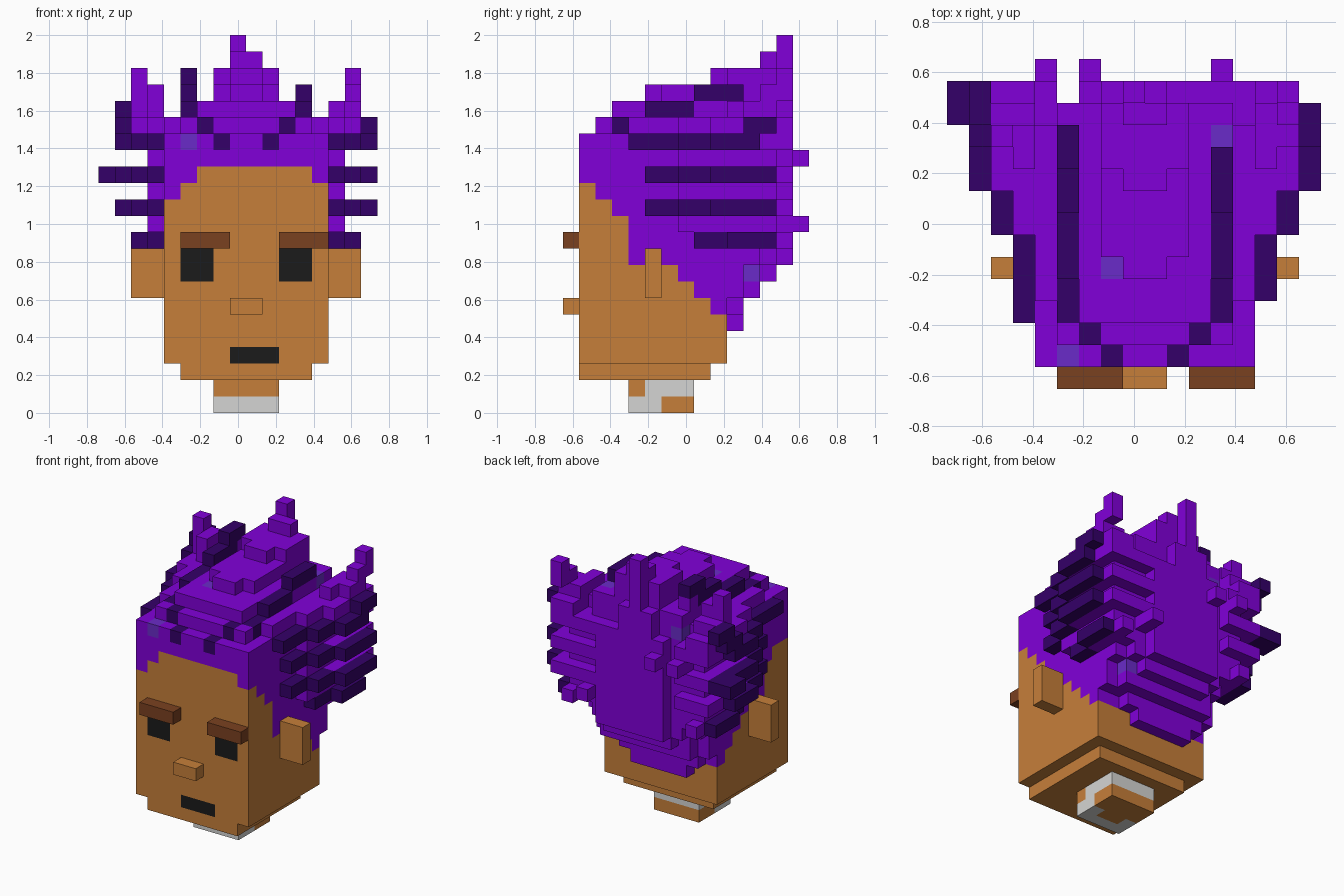
import bpy
import bmesh
from mathutils import Vector

cube = bpy.data.objects.get("Cube")
if cube:
    bpy.data.objects.remove(cube, do_unlink=True)

UNIT = 2 / 23
ORIGIN = Vector((-8.5, -7.5, 0))
cells = {}


def linear(value):
    value /= 255
    return value / 12.92 if value < 0.04045 else ((value + 0.055) / 1.055) ** 2.4


def material(name, *rgb):
    mat = bpy.data.materials.new(name)
    colour = [linear(c) for c in rgb] + [1]
    mat.diffuse_color = colour
    mat.use_nodes = True
    node = next(n for n in mat.node_tree.nodes if n.type == "BSDF_PRINCIPLED")
    node.inputs["Base Color"].default_value = colour
    return mat


palette = {
    "skin": material("skin", 198, 127, 58),
    "purple": material("purple hair", 129, 0, 217),
    "dark": material("dark purple hair", 52, 0, 104),
    "light": material("blue violet hair", 106, 43, 200),
    "brown": material("brown brow", 122, 65, 32),
    "black": material("black", 27, 27, 27),
    "grey": material("grey collar", 213, 213, 211),
}


def span(value):
    return range(value, value + 1) if isinstance(value, int) else range(*value)


def fill(part, colour, x, y, z, mirror=False):
    """Fill a block of cells; each axis is one index or a (start, end) pair."""
    for i in span(x):
        for j in span(y):
            for k in span(z):
                cells[i, j, k] = (part, colour)
                if mirror:
                    cells[17 - i, j, k] = (part, colour)


def hair(colour, x, y, z, mirror=False):
    fill("hair", colour, x, y, z, mirror)


# Neck with a slanted collar
fill("neck", "skin", (7, 11), (4, 8), (0, 2))
fill("collar", "grey", (7, 11), 4, 0)
fill("collar", "grey", 7, 5, 0, mirror=True)
fill("collar", "grey", (7, 11), (5, 8), 1)

# Head and jaw
fill("head", "skin", (5, 13), (1, 9), 2)
fill("head", "skin", (4, 14), (1, 10), (3, 16))

# Face
fill("eyes", "black", (5, 7), 1, (8, 10))
fill("eyes", "black", (11, 13), 1, (8, 10))
fill("mouth", "black", (8, 11), 1, 3)
fill("nose", "skin", (8, 10), 0, 6)
fill("brows", "brown", (5, 8), 0, 10)
fill("brows", "brown", (11, 14), 0, 10)
fill("ears", "skin", (14, 16), 5, (7, 10), mirror=True)

# Hairline stepping down towards the nape
for row, start in enumerate((13, 12, 9, 9, 9, 8, 7, 6), start=2):
    hair("purple", (4, 14), row, (start, 17))
hair("purple", (4, 14), 1, (15, 17))
hair("purple", 4, 1, (13, 15))
hair("purple", 5, 1, 14)
hair("purple", 13, 1, 14)

# Nape: rounded ledges that move back as they rise
hair("purple", (6, 11), 10, 5)
hair("purple", (5, 12), 10, 6)
hair("purple", (4, 14), 10, (7, 9))
hair("purple", (5, 13), 11, (7, 9))
hair("purple", (6, 12), 12, 8)
hair("light", 12, 11, 8)

# Back of the crown with a raised centre panel
hair("purple", (4, 14), (10, 12), (9, 18))
hair("purple", (5, 13), 12, (9, 18))
hair("purple", (6, 12), 13, (9, 17))
hair("purple", (7, 10), 13, (17, 19))

# Crown terraces
hair("purple", (5, 13), 2, 17)
hair("purple", (5, 13), (3, 12), 17)
hair("purple", 4, (4, 12), 17, mirror=True)
hair("purple", (6, 12), (3, 13), 18)
hair("purple", (7, 11), (6, 13), 19)
hair("purple", (8, 10), 5, 19)
hair("purple", (7, 11), (10, 13), 20)
hair("purple", (8, 10), 9, 20)
hair("purple", (8, 10), 12, 21)
hair("purple", 8, 13, (19, 23))

# Dark strands rising over the crown
hair("dark", 7, 1, 16, mirror=True)
hair("dark", 6, 2, 17, mirror=True)
hair("dark", 5, (3, 5), 17, mirror=True)
hair("dark", 5, (5, 8), 18, mirror=True)
hair("purple", 5, (8, 13), 18, mirror=True)
hair("dark", 5, (8, 11), 19, mirror=True)
hair("dark", 5, (10, 12), 20)
hair("purple", 5, 11, 19)

# Blue violet flecks
hair("light", 12, 11, 18)
hair("light", 5, 1, 16)
hair("light", 7, 5, 18)
hair("light", 5, 12, 17)
hair("light", 12, 12, 16)

# Purple side layers between the dark strands
for level in (11, 13, 15):
    hair("purple", 14, (7, 13), level, mirror=True)
    hair("purple", 13, 12, level, mirror=True)

# Dark side strands sweeping outwards, with purple tips
for level in (12, 14, 16):
    hair("purple", 14, (7, 13), level, mirror=True)
    hair("dark", 14, (4 if level == 16 else 5, 7), level, mirror=True)
    hair("purple", 15, (9, 14), level, mirror=True)
    hair("dark", 15, (7, 9), level, mirror=True)
    hair("dark", 16, (9, 12), level, mirror=True)
    hair("purple", (13, 15), (12, 14), level, mirror=True)
    hair("purple", 12, 13, level)
hair("dark", 16, 12, 12)
hair("dark", 16, 12, 14)
hair("dark", (0, 2), (12, 14), 14)
hair("dark", 3, 3, 16)
hair("dark", 14, (8, 10), 10, mirror=True)
hair("dark", 15, (10, 13), 10, mirror=True)
hair("purple", (13, 15), (10, 13), 10, mirror=True)
hair("purple", 14, 13, 10, mirror=True)
hair("dark", 16, (11, 13), 17)
hair("dark", 1, (11, 13), 17)
hair("dark", 1, (12, 14), 18)

# Upturned purple spikes behind the sides
hair("purple", 14, (7, 14), 17, mirror=True)
hair("purple", 15, (9, 14), 17, mirror=True)
hair("purple", 14, (10, 13), 18, mirror=True)
hair("purple", 15, (11, 13), 18, mirror=True)
hair("purple", 15, (12, 14), 19)
hair("purple", 15, 13, 20)
hair("purple", 2, 11, (19, 21))
hair("purple", 3, (10, 12), 19)

# Short spikes at the back
hair("purple", 4, (12, 15), 15)
hair("purple", 6, 14, 15)
hair("purple", 12, (12, 15), 11)

# Turn each part into a mesh of its exposed cell faces
SIDES = [Vector(d) for d in ((1, 0, 0), (0, 1, 0), (0, 0, 1))]
for part in sorted({p for p, c in cells.values()}):
    bm = bmesh.new()
    used = sorted({c for p, c in cells.values() if p == part})
    for cell, (owner, colour) in cells.items():
        if owner != part:
            continue
        centre = Vector(cell) + Vector((0.5, 0.5, 0.5))
        for axis, normal in enumerate(SIDES):
            u, v = SIDES[axis - 2], SIDES[axis - 1]
            for sign in (1, -1):
                beside = tuple(int(c) for c in Vector(cell) + sign * normal)
                if beside in cells:
                    continue
                middle = centre + sign * normal / 2
                corners = [middle + (a * u + b * sign * v) / 2
                           for a, b in ((-1, -1), (1, -1), (1, 1), (-1, 1))]
                face = bm.faces.new([bm.verts.new((p + ORIGIN) * UNIT)
                                     for p in corners])
                face.material_index = used.index(colour)
    bmesh.ops.remove_doubles(bm, verts=bm.verts, dist=UNIT / 100)
    mesh = bpy.data.meshes.new(part)
    bm.to_mesh(mesh)
    bm.free()
    for colour in used:
        mesh.materials.append(palette[colour])
    bpy.context.collection.objects.link(bpy.data.objects.new(part, mesh))
